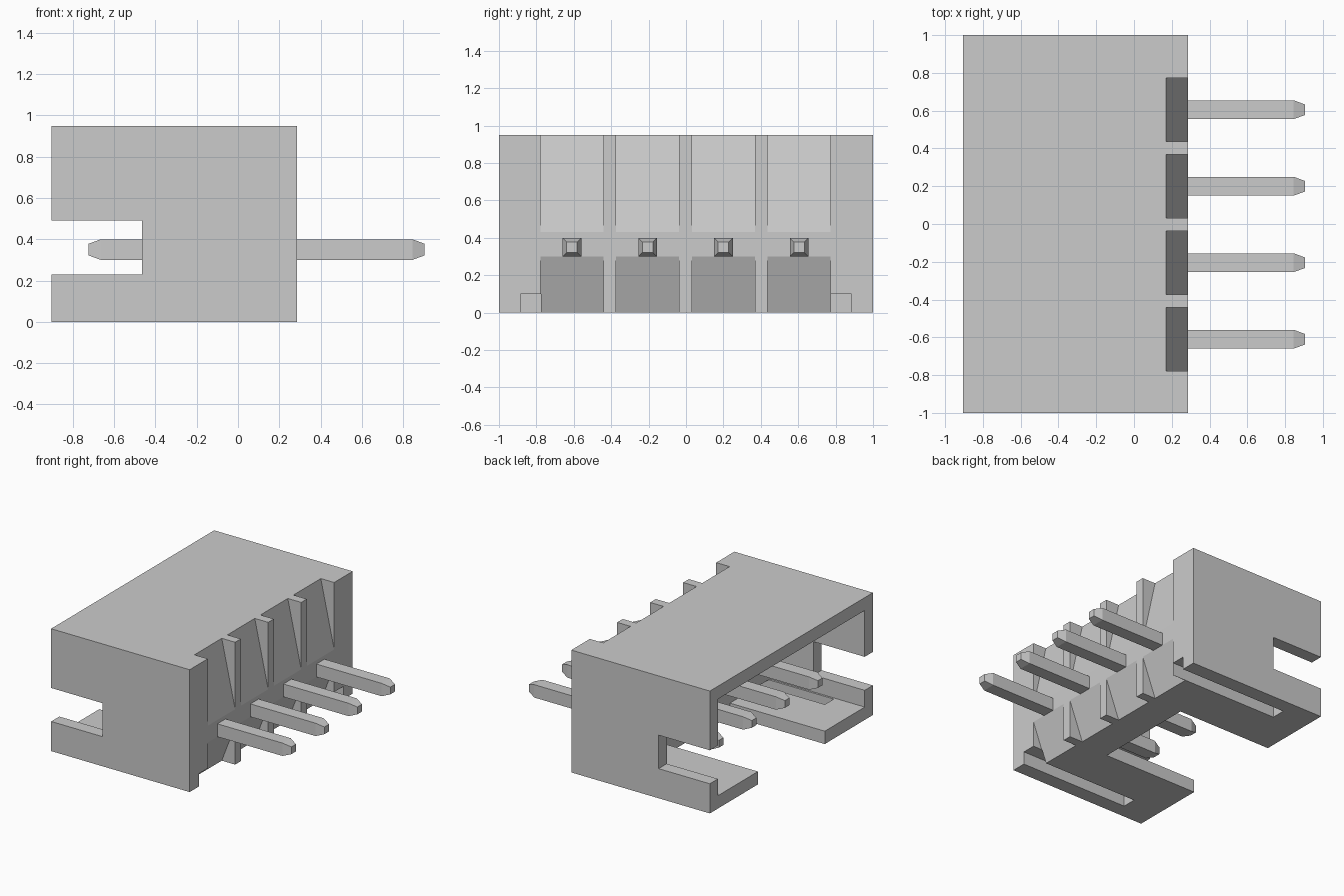
import bpy, bmesh

if "Cube" in bpy.data.objects:
    bpy.data.objects.remove(bpy.data.objects["Cube"])

PIN_Y = [-0.61, -0.205, 0.2, 0.605]


def make_object(name, bm):
    bmesh.ops.recalc_face_normals(bm, faces=bm.faces)
    mesh = bpy.data.meshes.new(name)
    bm.to_mesh(mesh)
    bm.free()
    ob = bpy.data.objects.new(name, mesh)
    bpy.context.collection.objects.link(ob)
    return ob


def prism(name, profile, y0, y1):
    """Extrude an (x, z) profile from y0 to y1."""
    bm = bmesh.new()
    face = bm.faces.new([bm.verts.new((x, y0, z)) for x, z in profile])
    ext = bmesh.ops.extrude_face_region(bm, geom=[face])
    verts = [v for v in ext["geom"] if isinstance(v, bmesh.types.BMVert)]
    bmesh.ops.translate(bm, verts=verts, vec=(0, y1 - y0, 0))
    return make_object(name, bm)


def box(name, x0, x1, y0, y1, z0, z1):
    return prism(name, [(x0, z0), (x1, z0), (x1, z1), (x0, z1)], y0, y1)


def carve(target, cutter):
    cutter.hide_render = True
    mod = target.modifiers.new("carve", 'BOOLEAN')
    mod.operation = 'DIFFERENCE'
    mod.solver = 'EXACT'
    mod.object = cutter
    bpy.context.view_layer.objects.active = target
    bpy.ops.object.modifier_apply(modifier=mod.name)
    bpy.data.objects.remove(cutter)


def pin(name, y, z=0.35):
    """Square pin with tapered tips, lofted along x."""
    bm = bmesh.new()
    rings = []
    for x, h in [(-0.725, 0.028), (-0.665, 0.05), (0.845, 0.05), (0.905, 0.028)]:
        rings.append([bm.verts.new((x, y + a * h, z + b * h))
                      for a, b in [(-1, -1), (1, -1), (1, 1), (-1, 1)]])
    for r, s in zip(rings, rings[1:]):
        for i in range(4):
            j = (i + 1) % 4
            bm.faces.new((r[i], r[j], s[j], s[i]))
    bm.faces.new(rings[0])
    bm.faces.new(rings[-1])
    return make_object(name, bm)


# Housing block, open towards -x
housing = box("housing", -0.905, 0.285, -1, 1, 0, 0.95)
carve(housing, box("cavity", -1.2, -0.09, -0.9, 0.9, 0.1, 0.85))
# Notches through both side walls
carve(housing, box("side_notch", -1.2, -0.465, -1.2, 1.2, 0.23, 0.49))
# Wide opening in the floor
carve(housing, box("floor_opening", -1.2, -0.09, -0.41, 0.41, -0.2, 0.15))
# Long narrow slots in the floor, open at the back wall
for s in (-1, 1):
    ya, yb = sorted((s * 0.885, s * 0.775))
    carve(housing, box("floor_slot", -0.65, 0.5, ya, yb, -0.2, 0.1))

# Sloped pockets above and below every pin on the back wall
for y in PIN_Y:
    carve(housing, prism("upper_pocket", [(0.17, 0.95), (0.17, 1.1), (0.4, 1.1),
                                          (0.4, 0.43), (0.285, 0.43)], y - 0.168, y + 0.168))
    carve(housing, prism("lower_pocket", [(0.17, 0), (0.285, 0.3), (0.4, 0.3),
                                          (0.4, -0.1), (0.17, -0.1)], y - 0.168, y + 0.168))

# Contact pins
for i, y in enumerate(PIN_Y):
    pin(f"contact_pin_{i + 1}", y)
